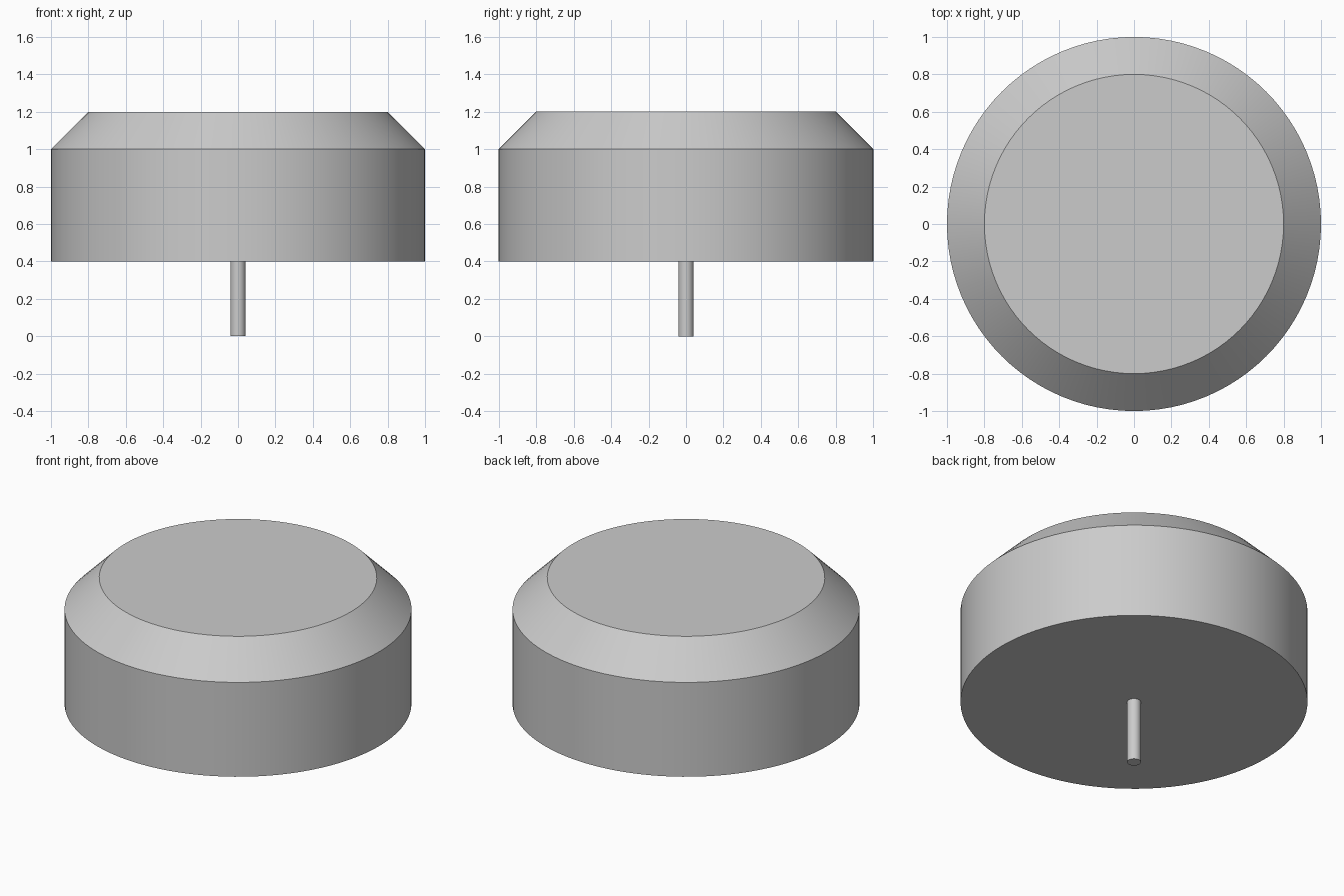
import bpy, bmesh
from math import radians

cube = bpy.data.objects.get("Cube")
if cube:
    bpy.data.objects.remove(cube, do_unlink=True)

grey = bpy.data.materials.new("plain grey")
grey.use_nodes = True
colour = (0.6, 0.6, 0.6, 1)
grey.diffuse_color = colour
grey.node_tree.nodes["Principled BSDF"].inputs["Base Color"].default_value = colour


def turned_part(name, profile, sides):
    """Closed solid turned round z from (radius, height) points, bottom to top."""
    bm = bmesh.new()
    rings = []
    for radius, z in profile:
        ring = bmesh.ops.create_circle(bm, segments=sides, radius=radius)["verts"]
        for v in ring:
            v.co.z = z
        rings.append(ring)
    for low, high in zip(rings, rings[1:]):
        for i in range(sides):
            j = (i + 1) % sides
            bm.faces.new((low[i], low[j], high[j], high[i]))
    bm.faces.new(rings[0])
    bm.faces.new(rings[-1])
    bmesh.ops.recalc_face_normals(bm, faces=bm.faces)
    mesh = bpy.data.meshes.new(name)
    bm.to_mesh(mesh)
    bm.free()
    mesh.materials.append(grey)
    obj = bpy.data.objects.new(name, mesh)
    bpy.context.collection.objects.link(obj)
    bpy.ops.object.select_all(action="DESELECT")
    obj.select_set(True)
    bpy.context.view_layer.objects.active = obj
    bpy.ops.object.shade_smooth_by_angle(angle=radians(30))
    return obj


# Wide drum with a sloped shoulder and flat top
turned_part("body", [(1, 0.4), (1, 1), (0.8, 1.2)], 96)

# Thin pin under the centre
turned_part("pin", [(0.04, 0), (0.04, 0.4)], 32)
